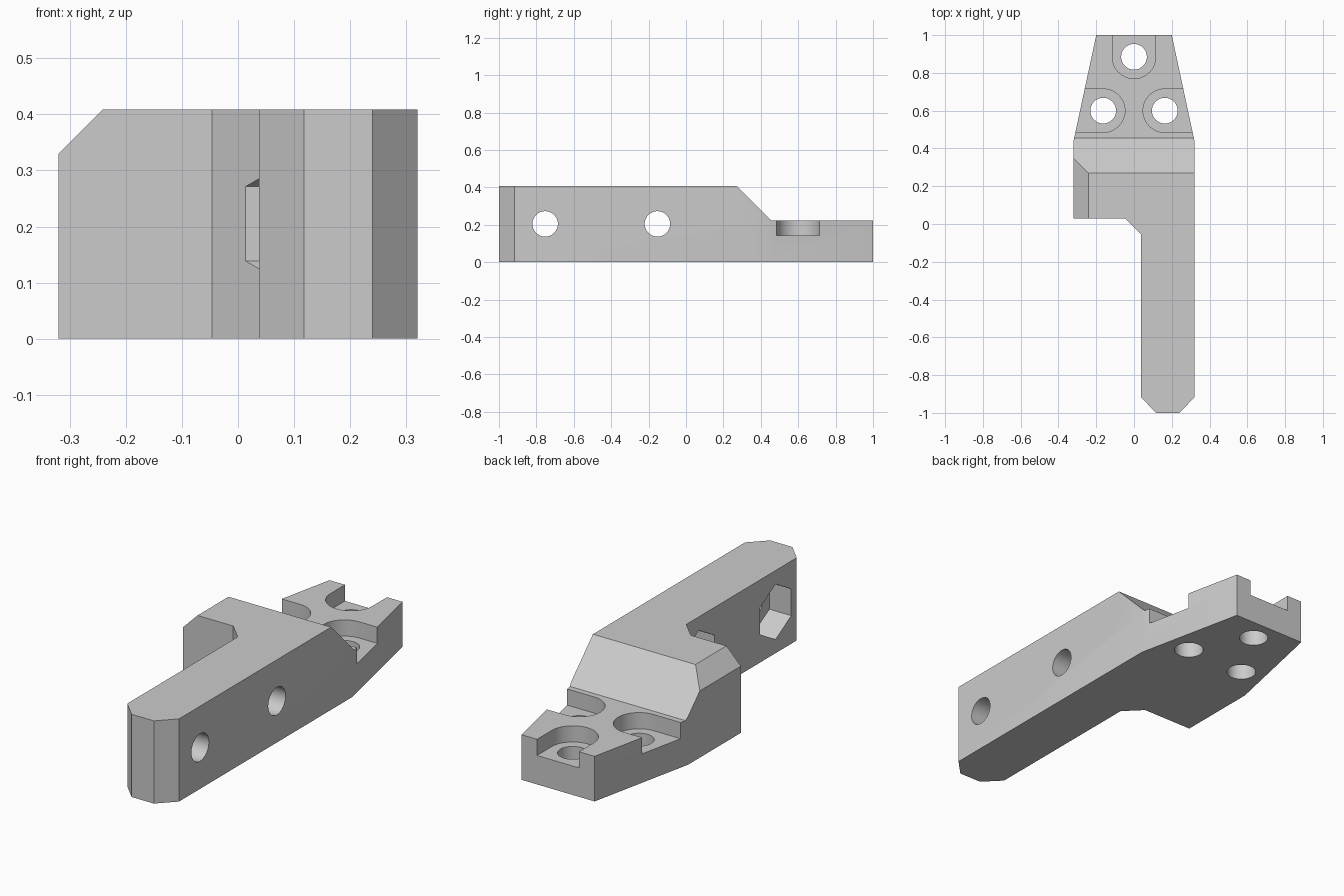
import bpy, math
from mathutils import Matrix, Vector

default = bpy.data.objects.get("Cube")
if default:
    bpy.data.objects.remove(default, do_unlink=True)

TOP, STEP, SEAT = 0.409, 0.203, 0.143
HOLE, BORE = 0.068, 0.115

grey = bpy.data.materials.new("plain grey")
grey.use_nodes = True
COLOUR = (0.6, 0.6, 0.6, 1)
grey.diffuse_color = COLOUR
grey.node_tree.nodes["Principled BSDF"].inputs["Base Color"].default_value = COLOUR

# Axis maps: a profile (u, v) plus a depth w becomes a point in space
UPRIGHT = Matrix.Identity(3)                                  # u=x, v=y, w=z
SIDEWAYS = Matrix(((0, 0, 1), (1, 0, 0), (0, 1, 0)))          # u=y, v=z, w=x
ALONG = Matrix(((0, 1, 0), (0, 0, 1), (1, 0, 0)))             # u=z, v=x, w=y


def prism(name, profile, low, high, axes=UPRIGHT):
    """Extrude a counter-clockwise profile from low to high."""
    n = len(profile)
    verts = [axes @ Vector((u, v, w)) for w in (low, high) for u, v in profile]
    faces = [list(range(n))[::-1], list(range(n, 2 * n))]
    faces += [[i, (i + 1) % n, (i + 1) % n + n, i + n] for i in range(n)]
    mesh = bpy.data.meshes.new(name)
    mesh.from_pydata(verts, [], faces)
    mesh.materials.append(grey)
    obj = bpy.data.objects.new(name, mesh)
    bpy.context.scene.collection.objects.link(obj)
    return obj


def arc(centre, radius, start=0, sweep=360, steps=64):
    count = steps if sweep == 360 else steps + 1
    angles = [math.radians(start + sweep * i / steps) for i in range(count)]
    return [(centre[0] + radius * math.cos(a), centre[1] + radius * math.sin(a))
            for a in angles]


# Body: arm, shoulder and tapered mounting foot in one outline
outline = [(0.118, -1), (0.24, -1), (0.32, -0.918), (0.32, 0.44), (0.2, 1),
           (-0.2, 1), (-0.32, 0.44), (-0.32, 0.028), (-0.046, 0.028),
           (0.037, -0.055), (0.037, -0.918)]
bracket = prism("bracket_body", outline, 0, TOP)
cutters = []

# Lowered foot with angled shoulder corners
cutters.append(prism("foot_step_cutter",
                     [(-0.5, 0.055), (-0.12, 0.435), (0.12, 0.435),
                      (0.5, 0.055), (0.5, 1.2), (-0.5, 1.2)][::-1], STEP, 0.6))
# Sloped back of the shoulder
cutters.append(prism("shoulder_slope_cutter",
                     [(0.169, 0.51), (0.456, 0.223), (1.2, 0.223), (1.2, 0.51)],
                     -0.6, 0.6, SIDEWAYS))
# Bevel along the shoulder's outer top edge
cutters.append(prism("shoulder_bevel_cutter",
                     [(0.25, -0.4), (0.45, -0.4), (0.45, -0.2)],
                     -0.1, 0.5, ALONG))

# Foot screw holes, each with a seat open to the nearest edge
for x, y, turn in ((0, 0.885, 90), (0.163, 0.6, 0), (-0.163, 0.6, 180)):
    out = Vector((math.cos(math.radians(turn)), math.sin(math.radians(turn)))) * 0.3
    seat = arc((x, y), BORE, turn + 90, 180, 32)
    seat += [(seat[-1][0] + out.x, seat[-1][1] + out.y),
             (seat[0][0] + out.x, seat[0][1] + out.y)]
    cutters.append(prism("seat_cutter", seat, SEAT, 0.3))
    cutters.append(prism("foot_hole_cutter", arc((x, y), HOLE), -0.1, 0.3))

# Cross holes through the arm, with hexagonal nut pockets on the inner face
for y in (-0.753, -0.153):
    z, half, side, tip = 0.205, 0.122, 0.066, 0.137
    nut = [(y + half, z - side), (y + half, z + side), (y, z + tip),
           (y - half, z + side), (y - half, z - side), (y, z - tip)]
    cutters.append(prism("nut_pocket_cutter", nut, -0.1, 0.157, SIDEWAYS))
    cutters.append(prism("arm_hole_cutter", arc((y, z), HOLE), -0.2, 0.5, SIDEWAYS))

# Cut everything, bake the result and drop the cutters
for cutter in cutters:
    cutter.hide_render = True
    mod = bracket.modifiers.new(cutter.name, 'BOOLEAN')
    mod.operation = 'DIFFERENCE'
    mod.solver = 'EXACT'
    mod.object = cutter
graph = bpy.context.evaluated_depsgraph_get()
baked = bpy.data.meshes.new_from_object(bracket.evaluated_get(graph))
bracket.modifiers.clear()
bracket.data = baked
for cutter in cutters:
    bpy.data.objects.remove(cutter, do_unlink=True)

# Smooth hole walls, crisp edges
for obj in bpy.context.selected_objects:
    obj.select_set(False)
bracket.select_set(True)
bpy.context.view_layer.objects.active = bracket
bpy.ops.object.shade_smooth_by_angle(angle=math.radians(25))
